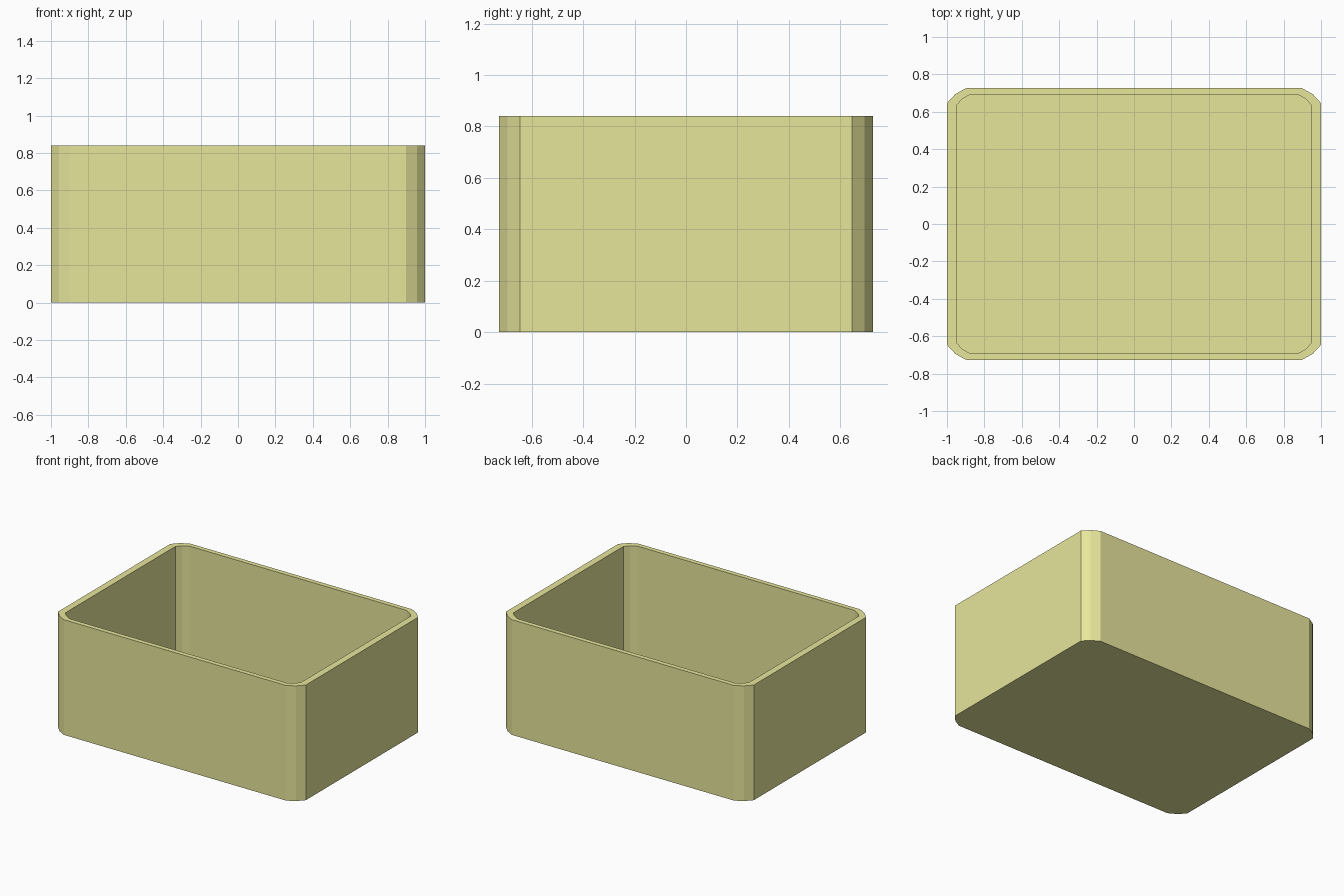
import bpy, bmesh

if "Cube" in bpy.data.objects:
    bpy.data.objects.remove(bpy.data.objects["Cube"])

HEIGHT, FLOOR = 0.84, 0.052
# one corner of each outline, from the +x side round to the +y side
OUTER = [(1.0, 0.646), (0.956, 0.694), (0.897, 0.727)]
INNER = [(0.95, 0.634), (0.918, 0.668), (0.876, 0.692)]


def outline(corner):
    """Mirror one corner into a closed counter-clockwise outline."""
    back = corner + [(-x, y) for x, y in reversed(corner)]
    return back + [(-x, -y) for x, y in back]


def ring(bm, corner, z):
    return [bm.verts.new((x, y, z)) for x, y in outline(corner)]


bm = bmesh.new()
# outer wall, rim and inner wall as a continuous strip of rings
rings = [ring(bm, OUTER, 0), ring(bm, OUTER, HEIGHT),
         ring(bm, INNER, HEIGHT), ring(bm, INNER, FLOOR)]
for a, b in zip(rings, rings[1:]):
    n = len(a)
    for i in range(n):
        j = (i + 1) % n
        bm.faces.new((a[i], a[j], b[j], b[i]))
# underside and inside floor
bm.faces.new(rings[0][::-1])
bm.faces.new(rings[-1])
bmesh.ops.recalc_face_normals(bm, faces=bm.faces)

mesh = bpy.data.meshes.new("open_box")
bm.to_mesh(mesh)
bm.free()
box = bpy.data.objects.new("open_box", mesh)
bpy.context.collection.objects.link(box)

mat = bpy.data.materials.new("yellow_plastic")
mat.diffuse_color = (0.80, 0.79, 0.33, 1)
mat.use_nodes = True
mat.node_tree.nodes["Principled BSDF"].inputs["Base Color"].default_value = mat.diffuse_color
mesh.materials.append(mat)
